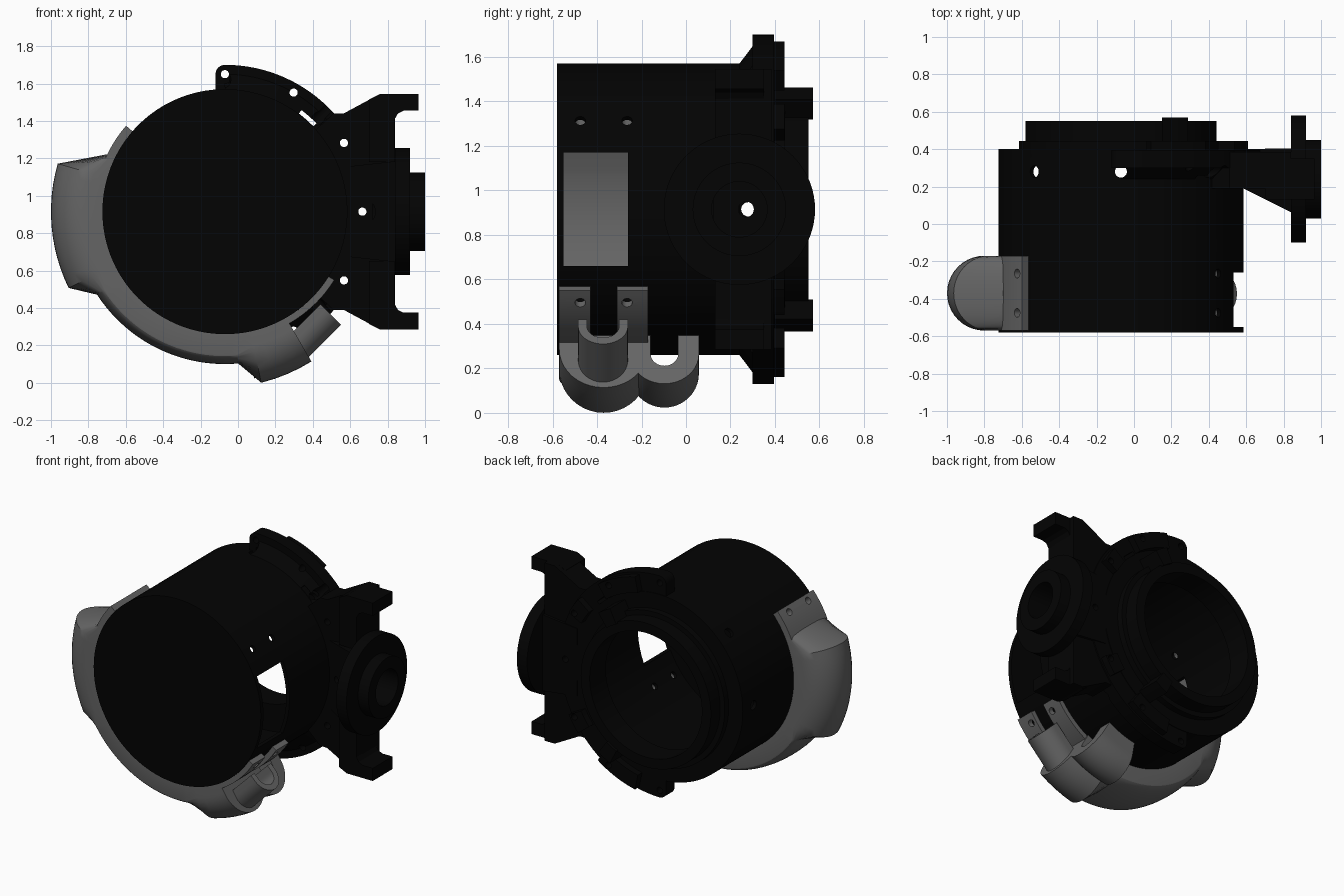
import bpy, bmesh
from math import sin, cos, radians, pi
from mathutils import Vector

if "Cube" in bpy.data.objects:
    bpy.data.objects.remove(bpy.data.objects["Cube"])

CX, CZ = -0.07, 0.915          # axis of the housing, running along y


def material(name, v):
    m = bpy.data.materials.new(name)
    m.diffuse_color = (v, v, v, 1)
    m.use_nodes = True
    m.node_tree.nodes["Principled BSDF"].inputs["Base Color"].default_value = m.diffuse_color
    return m


BLACK, GREY = material("black", 0.001), material("dark_grey", 0.13)


def polar(r, a, y):
    return Vector((CX + r * cos(radians(a)), y, CZ + r * sin(radians(a))))


def add_loft(bm, loops, closed=False):
    rings = [[bm.verts.new(p) for p in loop] for loop in loops]
    n, m = len(rings), len(rings[0])
    for i in range(n if closed else n - 1):
        a, b = rings[i], rings[(i + 1) % n]
        for j in range(m):
            k = (j + 1) % m
            bm.faces.new((a[j], a[k], b[k], b[j]))
    if not closed:
        bm.faces.new(rings[0])
        bm.faces.new(rings[-1][::-1])


def finish(name, bm, mat):
    bmesh.ops.recalc_face_normals(bm, faces=bm.faces[:])
    me = bpy.data.meshes.new(name)
    bm.to_mesh(me)
    bm.free()
    ob = bpy.data.objects.new(name, me)
    bpy.context.collection.objects.link(ob)
    if mat:
        me.materials.append(mat)
    return ob


def loft(name, loops, mat=BLACK, closed=False):
    bm = bmesh.new()
    add_loft(bm, loops, closed)
    return finish(name, bm, mat)


def sector(name, prof, a0, a1, mat=BLACK):
    """Turn a profile of (radius, y) about the housing axis."""
    full = a1 - a0 >= 360
    n = max(4, int((a1 - a0) / 3))
    angs = [a0 + (a1 - a0) * i / n for i in range(n if full else n + 1)]
    return loft(name, [[polar(r, a, y) for r, y in prof] for a in angs], mat, full)


def block(name, r0, r1, y0, y1, a0, a1, mat=BLACK):
    return sector(name, [(r0, y0), (r1, y0), (r1, y1), (r0, y1)], a0, a1, mat)


def rods(name, items, mat=None, seg=32):
    """Cylinders given as (start, end, radius), joined in one mesh."""
    bm = bmesh.new()
    for p, q, r in items:
        p, q = Vector(p), Vector(q)
        d = (q - p).normalized()
        u = d.orthogonal().normalized()
        v = d.cross(u)
        add_loft(bm, [[c + r * (u * cos(t) + v * sin(t)) for t in
                       [2 * pi * i / seg for i in range(seg)]] for c in (p, q)])
    return finish(name, bm, mat)


def plate(name, pts, y0, y1):
    return loft(name, [[Vector((x, y, z)) for x, z in pts] for y in (y0, y1)])


def cut(ob, *cutters):
    bpy.context.view_layer.objects.active = ob
    for c in cutters:
        c.hide_render = True
        m = ob.modifiers.new("cut", 'BOOLEAN')
        m.operation, m.solver, m.object = 'DIFFERENCE', 'EXACT', c
        bpy.ops.object.modifier_apply(modifier=m.name)


# cutters
radial = rods("radial_holes", [(polar(.5, a, .28), polar(.95, a, .28), .032) for a in range(0, 360, 45)])
screws = rods("screw_holes", [(polar(.5, a, y), polar(.75, a, y), .024)
                              for a in (37.5, 142.5, 322.5) for y in (-.475, -.265)], seg=16)
bolts = rods("bolt_holes", [(polar(.735, a, 0), polar(.735, a, .7), .022) for a in range(-90, 91, 30)], seg=20)
bore = rods("bore", [((.72, .24, CZ), (1.1, .24, CZ), .125)], seg=48)
eye = rods("eye", [((.5, .27, CZ), (.8, .27, CZ), .035)], seg=24)
window = loft("window", [[(x, -.55, .66), (x, -.26, .66), (x, -.26, 1.17), (x, -.55, 1.17)] for x in (-1.1, 1.1)], None)
slit = block("slit", .657, .68, .1, .6, 44, 53, None)
cutters = [radial, screws, bolts, bore, eye, window, slit]

# housing: thin drum with stepped back rim and closed front
drum = sector("housing_drum", [(.655, -.56), (.655, .40), (.545, .40), (.545, .445), (.51, .445), (.51, .55),
                               (.44, .55), (.44, .37), (.63, .37), (.63, -.56)], 0, 360)
cut(drum, radial, screws, window)
rods("front_cap", [((CX, -.58, CZ), (CX, -.55, CZ), .655)], BLACK, 120)

# bolt flange on the right half
flange = sector("bolt_flange", [(.645, .395), (.785, .395), (.785, .30), (.735, .30), (.655, .24), (.645, .24)], -90, 90)
cut(flange, radial, bolts, slit)
for s in (1, -1):
    lug = rods("flange_lug", [(polar(.735, 90 * s, .30), polar(.735, 90 * s, .395), .05)], BLACK)
    web = loft("lug_web", [[(x, y, CZ + s * z) for x, z in ((-.12, .62), (-.07, .62), (-.07, .735), (-.12, .735))]
                           for y in (.30, .395)])
    cut(lug, bolts)
    cut(web, bolts)
    # raised pads and bayonet tabs
    for a0, a1 in ((54, 78), (28, 38)):
        lo, hi = sorted((a0 * s, a1 * s))
        pad = block("flange_pad", .66, .77, .39, .443, lo, hi)
        cut(pad, bolts, slit)
    lo, hi = sorted((54 * s, 64 * s))
    tab = block("bayonet_tab", .50, .61, .39, .57, lo, hi)

# side bracket: web plate, fork arms, tapered neck
arm_edge = [(.51, 1.44), (.565, 1.44), (.76, 1.545), (.84, 1.545)]
outline = arm_edge + [(x, 2 * CZ - z) for x, z in arm_edge[::-1]]
outline += [(CX + .645 * cos(radians(a)), CZ + .645 * sin(radians(a))) for a in range(-42, 43, 6)]
web = plate("bracket_web", outline, .19, .385)
cut(web, radial, bolts, bore, eye, slit)
arm = [(.70, 1.515), (.76, 1.545), (.965, 1.545), (.965, 1.455), (.885, 1.455), (.855, 1.44),
       (.838, 1.41), (.838, 1.18), (.70, 1.18)]
for s in (1, -1):
    plate("fork_arm", [(x, CZ + s * (z - CZ)) for x, z in arm], .13, .35)
neck = loft("bracket_neck", [[(x, y0, CZ - h), (x, y1, CZ - h), (x, y1, CZ + h), (x, y0, CZ + h)]
                             for x, y0, y1, h in ((.575, .195, .40, .24), (.845, .06, .405, .27))])
cut(neck, bolts, bore, eye)

# round pivot disc and hub
disc = rods("pivot_disc", [((.84, .24, CZ), (.92, .24, CZ), .34)], BLACK, 72)
hub = rods("pivot_hub", [((.91, .24, CZ), (1.0, .24, CZ), .21)], BLACK, 64)
cut(disc, bore)
cut(hub, bore)


# grey wrap-around channel: flat band with two bulging round-ended parts
def channel_section(a, rmax, h):
    top = [polar(rmax - h + h * sin(pi * i / 20), a, -.37 + .2 * cos(pi * i / 20)) for i in range(21)]
    return [polar(.652, a, -.17)] + top + [polar(.652, a, -.57)]


keys = [(154, .70, .02), (164, .93, .2), (206, .93, .2), (213, .815, .05),
        (275, .815, .05), (282, .935, .2), (300, .925, .2)]
sections = []
for k0, k1 in zip(keys, keys[1:]):
    n = max(1, int((k1[0] - k0[0]) / 12) * 4)
    sections += [channel_section(*[p + (q - p) * i / n for p, q in zip(k0, k1)]) for i in range(n)]
loft("wrap_channel", sections + [channel_section(*keys[-1])], GREY)

# screw tabs at both ends
upper = block("upper_screw_tab", .655, .70, -.57, -.17, 139, 156, GREY)
cut(upper, screws)
for y in (-.57, -.31):
    tab = block("lower_screw_tab", .655, .69, y, y + .14, 297, 328, GREY)
    cut(tab, screws)


# open U-shaped cable sleeves at the lower end
def u_profile(ro, ri, arm_len):
    prof = [(-arm_len, ro)] + [(ro * sin(pi * i / 20), ro * cos(pi * i / 20)) for i in range(21)]
    prof += [(-arm_len, -ro), (-arm_len, -ri)]
    return prof + [(ri * sin(pi * i / 20), -ri * cos(pi * i / 20)) for i in range(21)] + [(-arm_len, ri)]


u, n = Vector((1, 0, 1)).normalized(), Vector((1, 0, -1)).normalized()
end = Vector((.471, -.373, .389))
loft("front_sleeve", [[c + n * p + Vector((0, q, 0)) for p, q in u_profile(.112, .072, .043)]
                      for c in (end, end - u * .27)], GREY)
sector("rear_sleeve", [(.75 + p, -.097 + q) for p, q in u_profile(.155, .062, .095)], 280, 300, GREY)

# clean up and shade
for c in cutters:
    bpy.data.objects.remove(c)
for o in bpy.context.scene.objects:
    o.select_set(True)
    bpy.context.view_layer.objects.active = o
bpy.ops.object.shade_smooth_by_angle(angle=radians(25))
